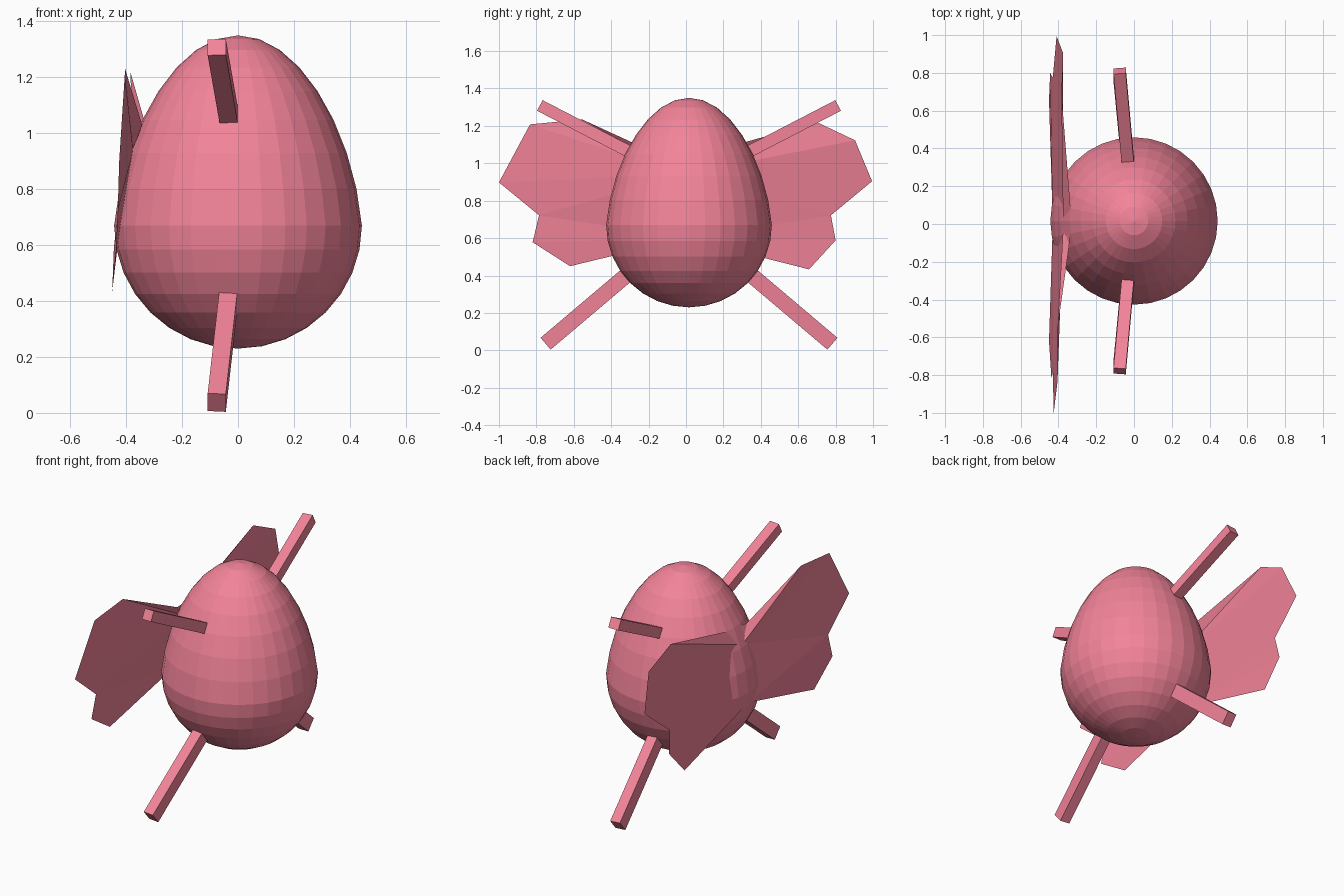
import bpy, bmesh, math
from mathutils import Vector, Matrix

if "Cube" in bpy.data.objects:
    bpy.data.objects.remove(bpy.data.objects["Cube"])

CY = 0.016  # symmetry plane of the body and limbs
pink = bpy.data.materials.new("pink")
pink.diffuse_color = (0.9, 0.23, 0.32, 1)
pink.use_nodes = True
pink.node_tree.nodes["Principled BSDF"].inputs["Base Color"].default_value = pink.diffuse_color


def finish(bm, name):
    mesh = bpy.data.meshes.new(name)
    bm.to_mesh(mesh)
    bm.free()
    mesh.materials.append(pink)
    obj = bpy.data.objects.new(name, mesh)
    bpy.context.collection.objects.link(obj)
    return obj


# Egg-shaped body: a faceted sphere, stretched and tapered upward
bm = bmesh.new()
bmesh.ops.create_uvsphere(bm, u_segments=32, v_segments=16, radius=1)
for v in bm.verts:
    t = v.co.z
    r = 0.443 * (1 - 0.13 * max(t, 0))
    v.co = (v.co.x * r, CY + v.co.y * r, 0.67 + t * (0.68 if t > 0 else 0.44))
finish(bm, "egg_body")


# Straight square limbs, running from inside the body to the tip
def limb(name, root, tip, width, depth):
    root, tip = Vector(root), Vector(tip)
    axis = (tip - root).normalized()
    across = (Vector((1, 0, 0)) - axis * axis.x).normalized()
    rot = Matrix((across, axis.cross(across), axis)).transposed().to_4x4()
    bm = bmesh.new()
    bmesh.ops.create_cube(bm, size=1)
    size = Matrix.Diagonal((width, depth, (tip - root).length, 1))
    bm.transform(Matrix.Translation((root + tip) / 2) @ rot @ size)
    finish(bm, name)


for side, label in ((1, "back"), (-1, "front")):
    limb(label + "_arm", (-0.022, CY + side * 0.2, 1.0),
         (-0.076, CY + side * 0.795, 1.308), 0.065, 0.064)
    limb(label + "_leg", (-0.022, CY + side * 0.2, 0.515),
         (-0.076, CY + side * 0.765, 0.037), 0.065, 0.083)

# Thin wings: outlines run from the top root to the lower edge
centre_top, centre_low = (-0.375, -0.02, 0.94), (-0.43, 0.0, 0.6)
back_rim = [(-0.335, 0.07, 1.045), (-0.385, 0.70, 1.22), (-0.375, 0.904, 1.123),
            (-0.41, 0.995, 0.904), (-0.43, 0.775, 0.722), (-0.444, 0.80, 0.588),
            (-0.45, 0.658, 0.433)]
front_rim = [(-0.343, -0.11, 1.03), (-0.405, -0.556, 1.235), (-0.405, -0.834, 1.208),
             (-0.425, -1.0, 0.898), (-0.43, -0.786, 0.722), (-0.437, -0.82, 0.578),
             (-0.45, -0.62, 0.45)]


def wing(name, rim, flip):
    bm = bmesh.new()
    top, low = bm.verts.new(centre_top), bm.verts.new(centre_low)
    pts = [bm.verts.new(p) for p in rim]
    faces = [(top, pts[i], pts[i + 1]) for i in range(4)]
    faces += [(top, pts[4], low), (low, pts[4], pts[5]), (low, pts[5], pts[6])]
    for f in faces:
        bm.faces.new(f[::-1] if flip else f)
    finish(bm, name)


wing("back_wing", back_rim, False)
wing("front_wing", front_rim, True)

# Small web joining the two wing roots
bm = bmesh.new()
bm.faces.new([bm.verts.new(p) for p in (centre_top, front_rim[0], back_rim[0])])
finish(bm, "wing_web")
